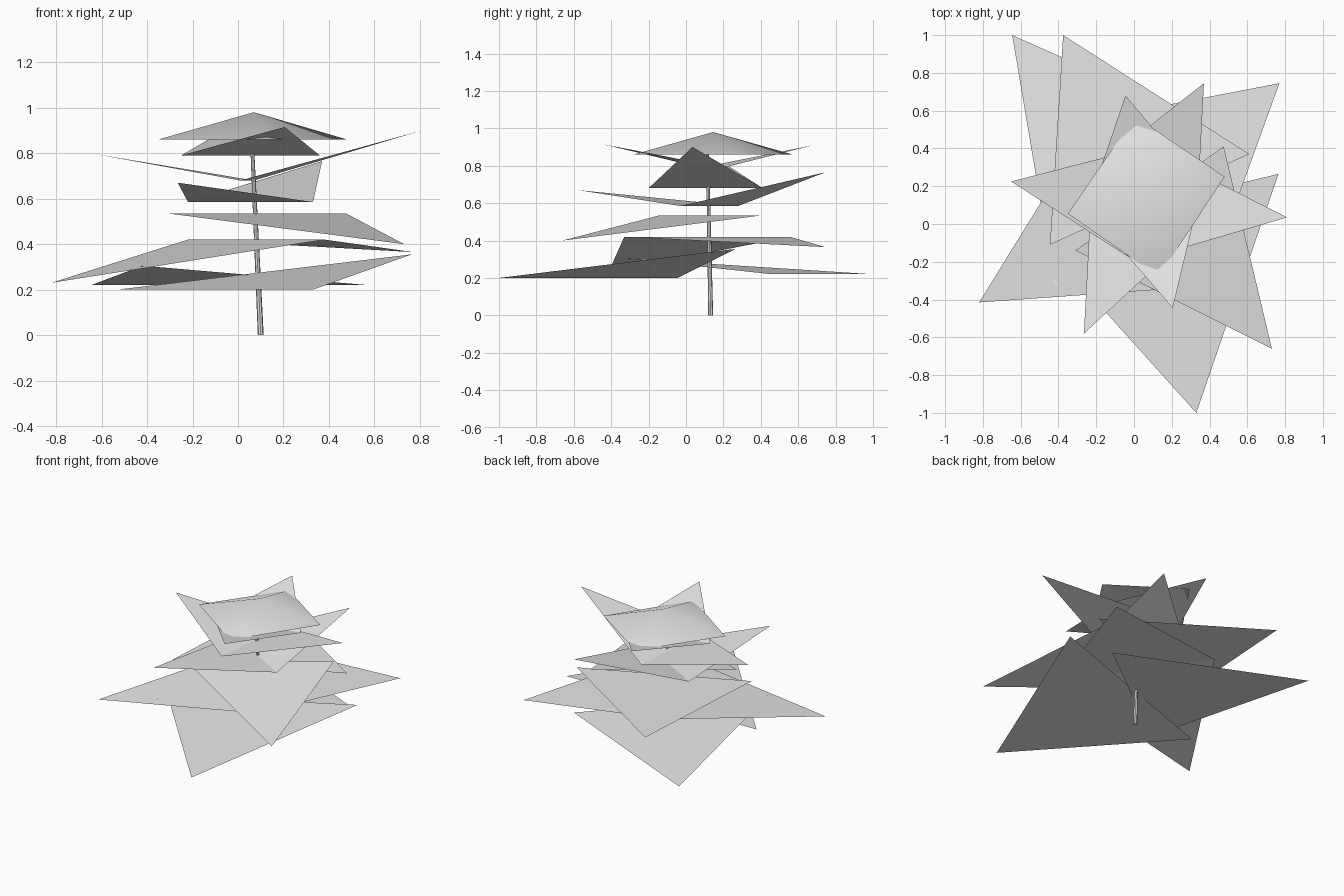
import bpy
import bmesh
from mathutils import Vector

cube = bpy.data.objects.get("Cube")
if cube:
    bpy.data.objects.remove(cube, do_unlink=True)

grey = bpy.data.materials.new("plain grey")
grey.use_nodes = True
colour = (0.8, 0.8, 0.8, 1)
grey.diffuse_color = colour
grey.node_tree.nodes["Principled BSDF"].inputs["Base Color"].default_value = colour


def add_object(name, bm, smooth=False):
    mesh = bpy.data.meshes.new(name)
    for face in bm.faces:
        face.smooth = smooth
    bm.to_mesh(mesh)
    bm.free()
    mesh.materials.append(grey)
    obj = bpy.data.objects.new(name, mesh)
    bpy.context.collection.objects.link(obj)
    return obj


def leaf_sheet(name, fold, *tips):
    """Triangles hinged on a fold line, one for each tip."""
    bm = bmesh.new()
    a, b = [bm.verts.new(p) for p in fold]
    for tip in tips:
        face = bm.faces.new((a, b, bm.verts.new(tip)))
        face.normal_update()
        if face.normal.z < 0:
            face.normal_flip()
    add_object(name, bm)


# Lowest pair of single leaves
leaf_sheet("lowest_front_leaf", [(-0.53, -0.045, 0.2), (0.33, -1.0, 0.2)], (0.765, 0.265, 0.355))
leaf_sheet("lowest_back_leaf", [(-0.645, 1.0, 0.22), (0.57, 0.46, 0.22)], (-0.42, -0.33, 0.305))

# Drooping folded leaf, flat leaf and tilted leaf in the middle
leaf_sheet("drooping_leaf", [(-0.22, 0.555, 0.42), (0.38, -0.33, 0.42)],
           (-0.82, -0.415, 0.23), (0.77, 0.745, 0.365))
leaf_sheet("flat_leaf", [(0.61, 0.37, 0.5), (-0.445, -0.11, 0.5)], (-0.375, 1.0, 0.5))
leaf_sheet("tilted_leaf", [(0.475, 0.41, 0.535), (-0.31, -0.14, 0.535)], (0.73, -0.66, 0.4))

# Upturned folded leaves near the top
leaf_sheet("lower_upturned_leaf", [(-0.22, 0.28, 0.585), (0.33, -0.03, 0.585)],
           (0.37, 0.745, 0.765), (-0.265, -0.58, 0.67))
leaf_sheet("middle_upturned_leaf", [(0.07, 0.41, 0.68), (0.01, -0.2, 0.68)],
           (-0.65, 0.225, 0.8), (0.81, 0.035, 0.9))
leaf_sheet("upper_upturned_leaf", [(0.36, 0.2, 0.79), (-0.25, 0.08, 0.79)],
           (0.205, -0.445, 0.915), (-0.045, 0.68, 0.91))

# Smooth four-sided cap
bm = bmesh.new()
apex = bm.verts.new((0.07, 0.145, 0.98))
rim = [bm.verts.new((x, y, 0.86)) for x, y in
       [(-0.35, 0.055), (0.13, -0.28), (0.48, 0.25), (0.005, 0.57)]]
for i, corner in enumerate(rim):
    bm.faces.new((corner, rim[(i + 1) % 4], apex))
add_object("top_cap", bm, smooth=True)

# Slim leaning trunk
foot, head = Vector((0.1, 0.132, 0)), Vector((0.06, 0.115, 0.88))
bm = bmesh.new()
bmesh.ops.create_cone(bm, cap_ends=True, segments=8, radius1=0.013, radius2=0.008, depth=1)
for v in bm.verts:
    along = v.co.z + 0.5
    centre = foot.lerp(head, along)
    v.co = Vector((v.co.x + centre.x, v.co.y + centre.y, centre.z))
add_object("trunk", bm, smooth=True)
bpy.ops.object.select_all(action='DESELECT')
trunk = bpy.data.objects["trunk"]
trunk.select_set(True)
bpy.context.view_layer.objects.active = trunk
bpy.ops.object.shade_smooth_by_angle()
